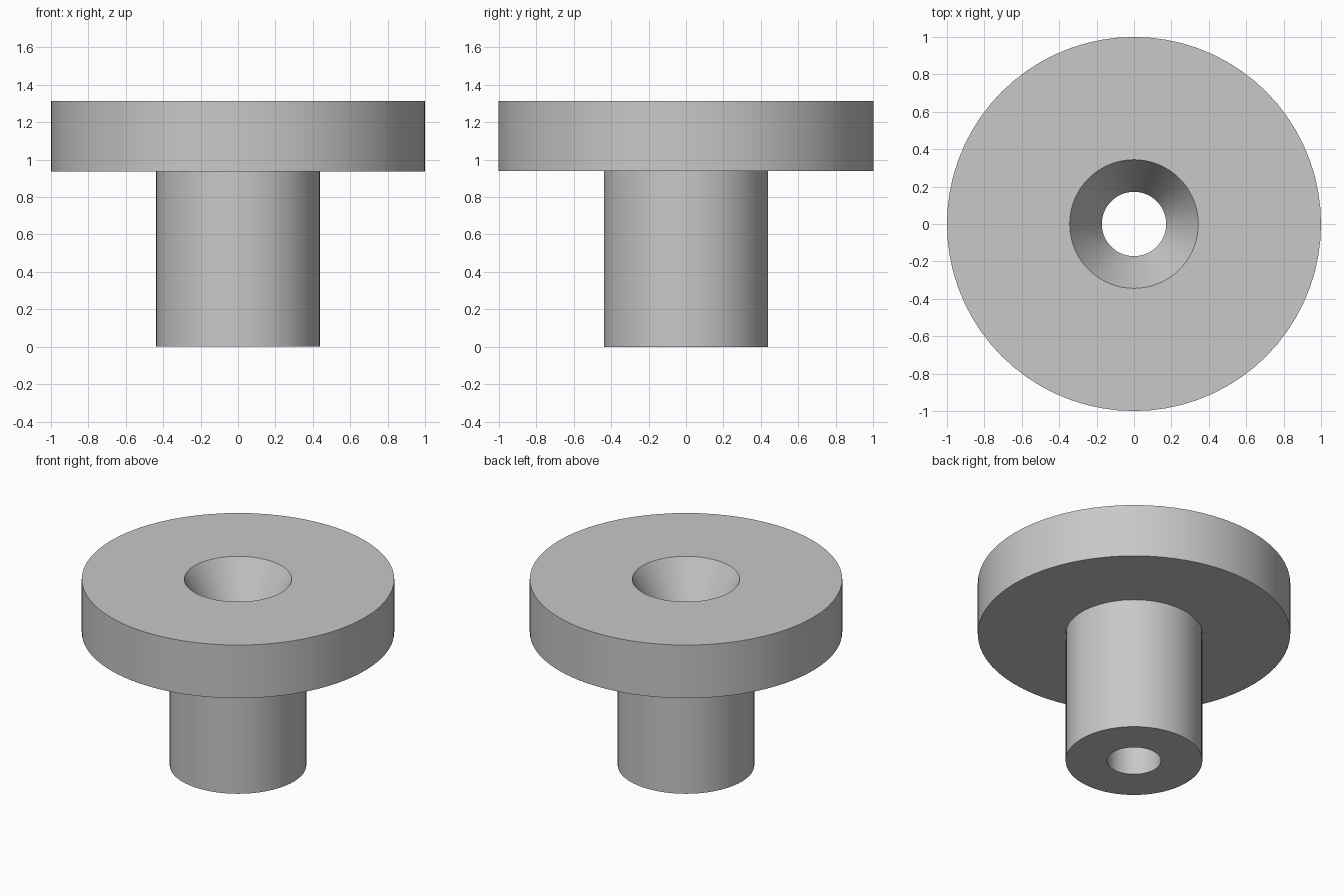
import bpy, bmesh, math
from mathutils import Matrix

SEGMENTS = 72

cube = bpy.data.objects.get("Cube")
if cube:
    bpy.data.objects.remove(cube, do_unlink=True)

# Plain grey material
grey = bpy.data.materials.new("light_grey")
grey.use_nodes = True
colour = (0.58, 0.58, 0.58, 1)
grey.diffuse_color = colour
grey.node_tree.nodes["Principled BSDF"].inputs["Base Color"].default_value = colour

# Closed section (radius, height) of the flanged bushing
flange_r, shaft_r, sink_r, bore_r = 1.0, 0.4375, 0.344, 0.172
top, flange_bottom, sink_bottom = 1.3125, 0.9375, 1.01
section = [
    (bore_r, 0), (shaft_r, 0),                             # shaft foot
    (shaft_r, flange_bottom), (flange_r, flange_bottom),   # flange underside
    (flange_r, top), (sink_r, top),                        # flange top
    (bore_r, sink_bottom),                                 # countersink to bore
]


def lathe(name, profile, material):
    """Revolve a closed section around z."""
    bm = bmesh.new()
    rings = []
    for i in range(SEGMENTS):
        turn = Matrix.Rotation(math.tau * i / SEGMENTS, 3, "Z")
        rings.append([bm.verts.new(turn @ Matrix.Identity(3).col[0] * 0) for _ in profile])
        for vert, (r, z) in zip(rings[-1], profile):
            vert.co = turn.col[0] * r
            vert.co.z = z
    count = len(profile)
    for i, ring in enumerate(rings):
        following = rings[(i + 1) % SEGMENTS]
        for j in range(count):
            k = (j + 1) % count
            bm.faces.new((ring[j], following[j], following[k], ring[k]))
    bmesh.ops.recalc_face_normals(bm, faces=bm.faces)
    mesh = bpy.data.meshes.new(name)
    bm.to_mesh(mesh)
    bm.free()
    mesh.materials.append(material)
    obj = bpy.data.objects.new(name, mesh)
    bpy.context.collection.objects.link(obj)
    return obj


bushing = lathe("flanged_bushing", section, grey)

# Smooth round walls, crisp rims
bpy.ops.object.select_all(action="DESELECT")
bushing.select_set(True)
bpy.context.view_layer.objects.active = bushing
bpy.ops.object.shade_smooth_by_angle(angle=math.radians(20))
